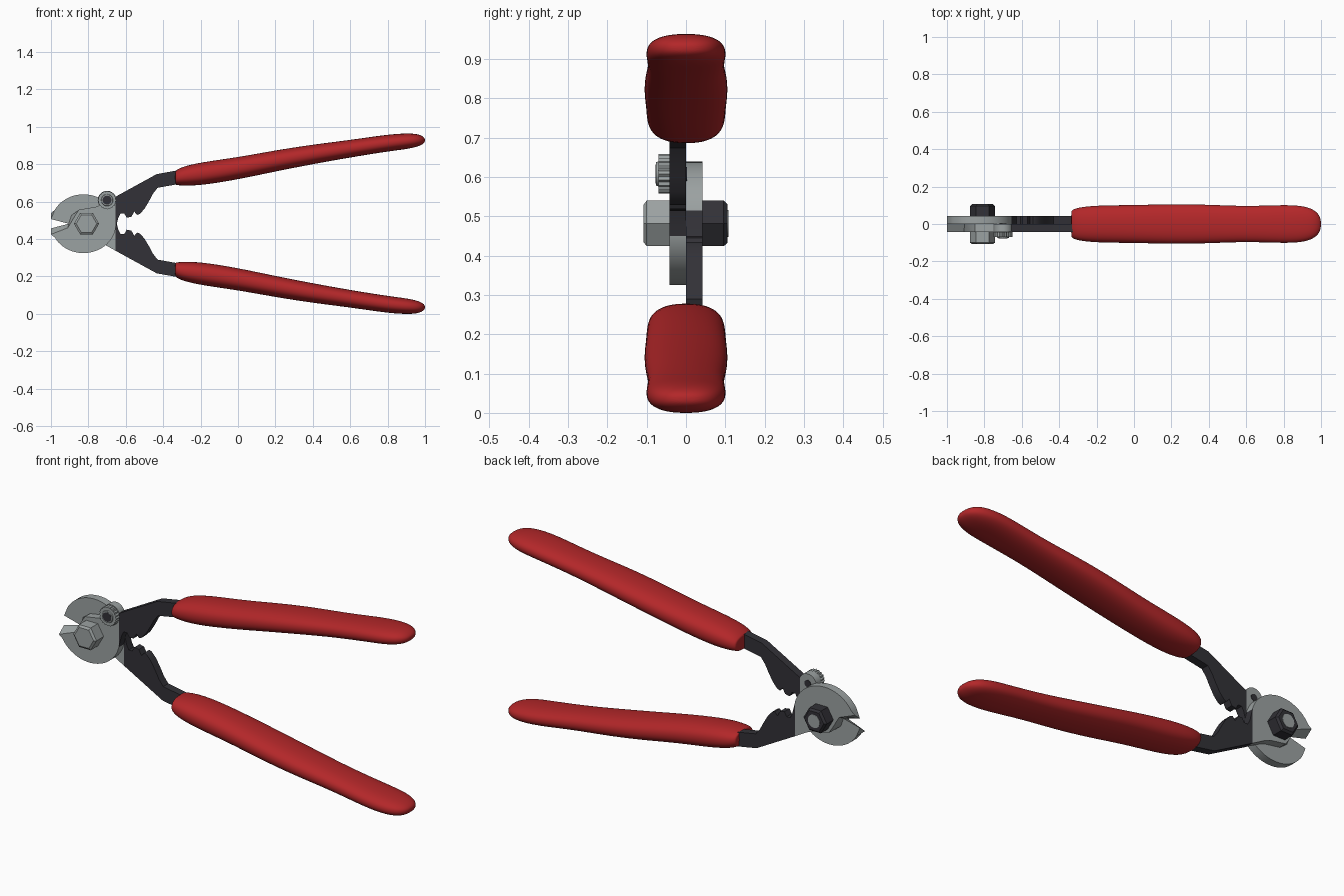
import bpy, bmesh
from math import sin, cos, pi, radians, copysign

cube = bpy.data.objects.get("Cube")
if cube:
    bpy.data.objects.remove(cube, do_unlink=True)

MID = 0.482          # height of the pivot and mirror plane
PIVOT_X = -0.81


def material(name, rgb):
    m = bpy.data.materials.new(name)
    m.use_nodes = True
    color = (*rgb, 1)
    m.diffuse_color = color
    m.node_tree.nodes["Principled BSDF"].inputs["Base Color"].default_value = color
    return m


STEEL = material("grey_steel", (0.33, 0.36, 0.36))
DARK = material("dark_coating", (0.032, 0.031, 0.038))
RED = material("red_grip", (0.45, 0.02, 0.022))


def finish(name, bm, mats, angle=30):
    bmesh.ops.recalc_face_normals(bm, faces=bm.faces)
    mesh = bpy.data.meshes.new(name)
    bm.to_mesh(mesh)
    bm.free()
    for m in mats:
        mesh.materials.append(m)
    for p in mesh.polygons:
        p.use_smooth = True
    mesh.set_sharp_from_angle(angle=radians(angle))
    obj = bpy.data.objects.new(name, mesh)
    bpy.context.collection.objects.link(obj)
    return obj


def loft(bm, rings):
    """Skin a list of closed rings and cap both ends."""
    loops = [[bm.verts.new(p) for p in ring] for ring in rings]
    n = len(loops[0])
    for a, b in zip(loops, loops[1:]):
        for i in range(n):
            j = (i + 1) % n
            bm.faces.new((a[i], a[j], b[j], b[i]))
    bm.faces.new(loops[0])
    bm.faces.new(loops[-1])


def turned(name, profile, x, z, sides, mat, knurl=1.0):
    """Round or many-sided part along y, from (y, radius) pairs."""
    bm = bmesh.new()
    rings = []
    for y, r in profile:
        radii = [r * (knurl if i % 2 else 1) for i in range(sides)]
        rings.append([(x + q * cos(2 * pi * i / sides), y, z + q * sin(2 * pi * i / sides))
                      for i, q in enumerate(radii)])
    loft(bm, rings)
    return finish(name, bm, [mat])


# Blade plate: cutting edge, arm, crimping teeth, then the round jaw back
EDGE = [(-1.0, -0.025), (-0.905, 0.0), (-0.89, 0.045)]
EDGE_BEVEL = [(0, -0.032), (-0.005, -0.022), (0.02, 0)]
ARM = [(-0.85, 0.075), (-0.76, 0.09), (-0.725, 0.105), (-0.65, 0.147),
       (-0.435, 0.265), (-0.33, 0.284), (-0.25, 0.29), (-0.25, 0.23),
       (-0.33, 0.21), (-0.43, 0.192), (-0.455, 0.16), (-0.475, 0.122), (-0.5, 0.08)]
TEETH = [(-0.525, 0.052), (-0.54, 0.047), (-0.555, 0.065), (-0.57, 0.037),
         (-0.595, 0.032), (-0.608, 0.055), (-0.628, 0.055), (-0.64, 0.032)]
JAW = [(-0.826 + 0.174 * cos(radians(a)), 0.157 * sin(radians(a)))
       for a in range(-8, -158, -6)]


def blade(name, side):
    inner = EDGE + ARM + TEETH + JAW
    outer = [(x + dx, z + dz) for (x, z), (dx, dz) in zip(EDGE, EDGE_BEVEL)] + inner[len(EDGE):]
    bm = bmesh.new()
    loft(bm, [[(x, -side * y, MID + side * z) for x, z in pts]
              for y, pts in ((0.0, inner), (0.042, outer))])
    # Bare steel jaw, coated arm
    split = -0.656
    bmesh.ops.bisect_plane(bm, geom=bm.verts[:] + bm.edges[:] + bm.faces[:],
                           plane_co=(split, 0, 0), plane_no=(1, 0, 0))
    for f in bm.faces:
        f.material_index = int(f.calc_center_median().x > split)
    return finish(name, bm, [STEEL, DARK])


# Grip stations: x, centre height, half height, half width
GRIP = [(-0.336, 0.246, 0.036, 0.068), (-0.333, 0.246, 0.039, 0.074),
        (-0.3, 0.254, 0.051, 0.09), (-0.2, 0.266, 0.063, 0.101),
        (0.0, 0.296, 0.06, 0.102), (0.2, 0.336, 0.057, 0.108),
        (0.4, 0.371, 0.053, 0.105), (0.6, 0.401, 0.047, 0.095),
        (0.8, 0.432, 0.046, 0.104), (0.9, 0.441, 0.043, 0.099),
        (0.96, 0.446, 0.035, 0.08), (0.99, 0.446, 0.021, 0.05),
        (1.0, 0.446, 0.008, 0.02)]


def grip(name, side):
    sides = 20
    power = 0.85     # slightly squared oval section

    def bulge(v):
        return copysign(abs(v) ** power, v)

    bm = bmesh.new()
    turns = [2 * pi * i / sides for i in range(sides)]
    loft(bm, [[(x, w * bulge(cos(t)), MID + side * (zc + h * bulge(sin(t)))) for t in turns]
              for x, zc, h, w in GRIP])
    obj = finish(name, bm, [RED], 180)
    obj.modifiers.new("smooth", "SUBSURF").levels = 2
    obj.modifiers["smooth"].render_levels = 2


for label, side in (("upper", 1), ("lower", -1)):
    blade(label + "_arm_blade", side)
    grip(label + "_grip", side)

# Pivot bolt and nut
turned("bolt_head", [(-0.108, 0.055), (-0.1, 0.067), (-0.042, 0.067)],
       PIVOT_X, MID, 6, STEEL)
turned("pivot_nut", [(0.042, 0.067), (0.096, 0.067), (0.106, 0.056)],
       PIVOT_X, MID, 6, DARK)
turned("bolt_end", [(0.09, 0.034), (0.108, 0.034)], PIVOT_X, MID, 24, STEEL)

# Adjuster dial on the upper arm
DIAL_X, DIAL_Z = -0.7, 0.608
turned("dial_lug", [(-0.041, 0.05), (0.0, 0.05)], DIAL_X, DIAL_Z, 32, STEEL)
turned("dial_wheel", [(-0.07, 0.05), (-0.042, 0.05)], DIAL_X, DIAL_Z, 40, STEEL, 0.9)
turned("dial_rim", [(-0.076, 0.03), (-0.069, 0.032)], DIAL_X, DIAL_Z, 32, STEEL)
turned("dial_socket", [(-0.077, 0.024), (-0.074, 0.024)], DIAL_X, DIAL_Z, 24, DARK)
turned("lug_hole", [(-0.001, 0.018), (0.002, 0.018)], DIAL_X, DIAL_Z, 24, DARK)
